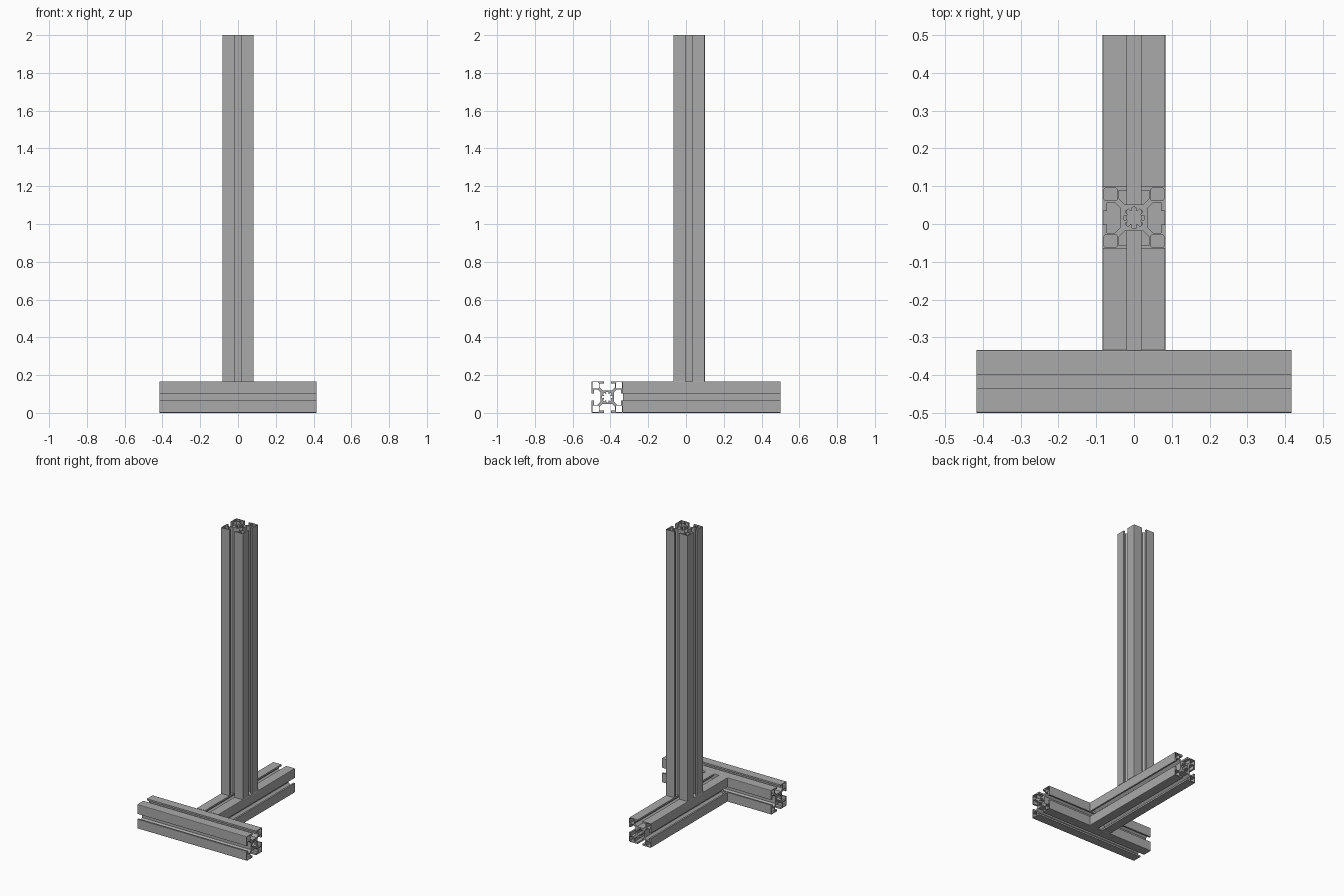
import bpy
from math import pi, sin, cos

cube = bpy.data.objects.get("Cube")
if cube:
    bpy.data.objects.remove(cube, do_unlink=True)

UNIT = 1 / 240      # the beam section is 40 units wide
HALF = 20 * UNIT

grey = bpy.data.materials.new("aluminium grey")
grey.use_nodes = True
colour = (0.4, 0.4, 0.4, 1)
grey.diffuse_color = colour
grey.node_tree.nodes["Principled BSDF"].inputs["Base Color"].default_value = colour


def quarter_turns(points, turns=range(4)):
    """Repeat points around the section centre in steps of 90 degrees."""
    result = []
    for t in turns:
        for x, y in points:
            for _ in range(t):
                x, y = -y, x
            result.append((x, y))
    return result


# Outer outline: one corner, from the slot in +x to the slot in +y
side = [(8.5, 6), (12.3, 9.8), (17.2, 9.8), (17.2, 4.4), (20, 4.4), (20, 19), (19.7, 19.7)]
corner = side + [(y, x) for x, y in reversed(side[:-1])]
outline = quarter_turns(corner)

# Hollow chamber inside each corner
chamber = [(11.5, 10.8), (18.2, 10.8), (19, 11.6), (19, 18.2), (18.2, 19),
           (11.6, 19), (10.8, 18.2), (10.8, 11.5)]
loops = [outline] + [quarter_turns(chamber, [t]) for t in range(4)]

# Toothed centre bore
bore = []
for k in range(8):
    for step, radius in ((-0.28, 6.6), (0, 6.8), (0.28, 6.6), (0.34, 4.7), (0.66, 4.7)):
        a = (k + step) * pi / 4
        bore.append((radius * cos(a), radius * sin(a)))
loops.append(bore)


def beam(name, length, location, rotation=(0, 0, 0)):
    """Extrude the slotted section to a mesh beam."""
    curve = bpy.data.curves.new(name + " section", "CURVE")
    curve.dimensions = "2D"
    curve.fill_mode = "BOTH"
    curve.extrude = length / 2
    for loop in loops:
        spline = curve.splines.new("POLY")
        spline.points.add(len(loop) - 1)
        spline.use_cyclic_u = True
        for point, (x, y) in zip(spline.points, loop):
            point.co = (x * UNIT, y * UNIT, 0, 1)
    temp = bpy.data.objects.new(name + " temp", curve)
    bpy.context.collection.objects.link(temp)
    bpy.context.view_layer.update()
    graph = bpy.context.evaluated_depsgraph_get()
    mesh = bpy.data.meshes.new_from_object(temp.evaluated_get(graph))
    bpy.data.objects.remove(temp, do_unlink=True)
    mesh.name = name
    mesh.materials.clear()
    mesh.materials.append(grey)
    for face in mesh.polygons:
        face.use_smooth = False
        face.material_index = 0
    obj = bpy.data.objects.new(name, mesh)
    obj.location = location
    obj.rotation_euler = rotation
    bpy.context.collection.objects.link(obj)
    return obj


# Upright post, foot running backwards, and front cross foot
beam("upright_post", 2 - 2 * HALF, (0, 0.1 - HALF, 1 + HALF))
beam("rear_foot", 1 - 2 * HALF, (0, HALF, HALF), (pi / 2, 0, 0))
beam("front_cross_foot", 10 * HALF, (0, HALF - 0.5, HALF), (0, pi / 2, 0))
